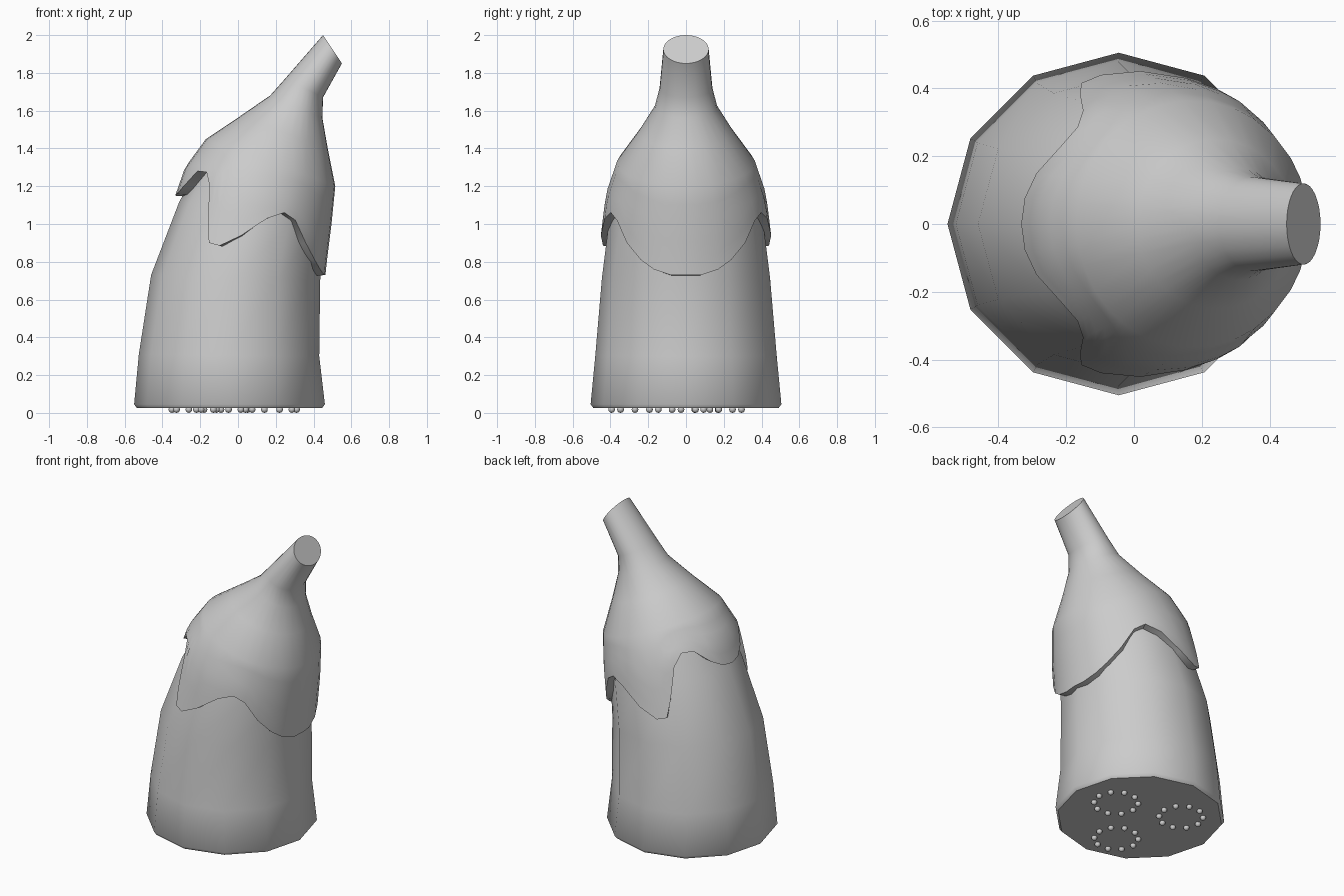
import bpy, bmesh, math
from mathutils import Vector

cube = bpy.data.objects.get("Cube")
if cube:
    bpy.data.objects.remove(cube, do_unlink=True)

grey = bpy.data.materials.new("plain grey")
grey.use_nodes = True
grey.diffuse_color = (0.6, 0.6, 0.6, 1)
grey.node_tree.nodes["Principled BSDF"].inputs["Base Color"].default_value = (0.6, 0.6, 0.6, 1)


def ring_point(ring, angle):
    """Point on a tilted ellipse given by its left end, right end and half depth."""
    lx, lz, rx, rz, depth = ring
    c, s = math.cos(angle), math.sin(angle)
    return Vector(((lx + rx) / 2 + (rx - lx) / 2 * c, depth * s,
                   (lz + rz) / 2 + (rz - lz) / 2 * c))


def finish(name, bm, sharp=45):
    bmesh.ops.recalc_face_normals(bm, faces=bm.faces)
    mesh = bpy.data.meshes.new(name)
    bm.to_mesh(mesh)
    bm.free()
    obj = bpy.data.objects.new(name, mesh)
    bpy.context.collection.objects.link(obj)
    mesh.materials.append(grey)
    bpy.ops.object.select_all(action="DESELECT")
    obj.select_set(True)
    bpy.context.view_layer.objects.active = obj
    bpy.ops.object.shade_smooth_by_angle(angle=math.radians(sharp))
    return obj


def loft(name, rows, close_last=True):
    bm = bmesh.new()
    loops = [[bm.verts.new(p) for p in row] for row in rows]
    for a, b in zip(loops, loops[1:]):
        for i in range(len(a)):
            j = (i + 1) % len(a)
            bm.faces.new((a[i], a[j], b[j], b[i]))
    bm.faces.new(loops[0])
    if close_last:
        bm.faces.new(loops[-1])
    return finish(name, bm)


# Twelve-sided leaning body: left x, left z, right x, right z, half depth
body_rings = [
    (-0.535, 0.025, 0.445, 0.025, 0.49),
    (-0.55, 0.045, 0.46, 0.045, 0.505),
    (-0.525, 0.31, 0.43, 0.30, 0.48),
    (-0.46, 0.73, 0.435, 0.70, 0.445),
    (-0.31, 1.12, 0.455, 0.95, 0.405),
    (-0.16, 1.38, 0.47, 1.15, 0.34),
]
body_angles = [math.tau * i / 12 for i in range(12)]
loft("body", [[ring_point(r, a) for a in body_angles] for r in body_rings])

# Hood with a bent spout and a wavy hem, the hem given as angle: height
spout_rings = [
    (0.45, 2.0, 0.55, 1.85, 0.12),
    (0.25, 1.77, 0.45, 1.67, 0.14),
    (0.17, 1.68, 0.447, 1.56, 0.165),
    (0.01, 1.57, 0.475, 1.40, 0.25),
]
skirt_rings = [
    (-0.17, 1.45, 0.515, 1.20, 0.365),
    (-0.28, 1.30, 0.495, 1.0, 0.425),
    (-0.35, 1.10, 0.47, 0.80, 0.45),
    (-0.40, 0.97, 0.455, 0.65, 0.465),
]
half_hem = {0: 0.73, 10: 0.73, 22: 0.76, 32: 0.81, 45: 0.9, 58: 1.02, 68: 1.06,
            80: 1.03, 95: 0.94, 108: 0.885, 116: 0.9, 121: 1.0, 125: 1.1,
            129: 1.2, 137: 1.275, 147: 1.28, 160: 1.2, 170: 1.16, 180: 1.15}
hem = dict(half_hem)
hem.update({360 - d: z for d, z in half_hem.items() if 0 < d < 180})
columns = sorted(hem)


def skirt_point(t, angle):
    i = min(int(t), len(skirt_rings) - 2)
    return ring_point(skirt_rings[i], angle).lerp(ring_point(skirt_rings[i + 1], angle), t - i)


def hem_depth(angle, height):
    low, high = 0.0, len(skirt_rings) - 1.0
    for _ in range(30):
        mid = (low + high) / 2
        if skirt_point(mid, angle).z > height:
            low = mid
        else:
            high = mid
    return low


rows = [[ring_point(r, math.radians(d)) for d in columns] for r in spout_rings]
depths = [hem_depth(math.radians(d), hem[d]) for d in columns]
for k in range(6):
    rows.append([skirt_point(t * k / 5, math.radians(d)) for d, t in zip(columns, depths)])
# Rim turned inward to meet the body
rows.append([Vector((p.x - 0.06 * math.cos(math.radians(d)),
                     p.y - 0.06 * math.sin(math.radians(d)), p.z - 0.005))
             for p, d in zip(rows[-1], columns)])
loft("hood", rows, close_last=False)

# Three rings of small beads under the base
bm = bmesh.new()
for cx, cy in ((0.18, 0.05), (-0.22, 0.17), (-0.09, -0.27)):
    for i in range(10):
        a = math.tau * i / 10
        made = bmesh.ops.create_uvsphere(bm, u_segments=8, v_segments=6, radius=0.018)
        bmesh.ops.translate(bm, verts=made["verts"], vec=(
            cx + 0.13 * math.cos(a), cy + 0.13 * math.sin(a), 0.018))
finish("base_beads", bm, 60)
